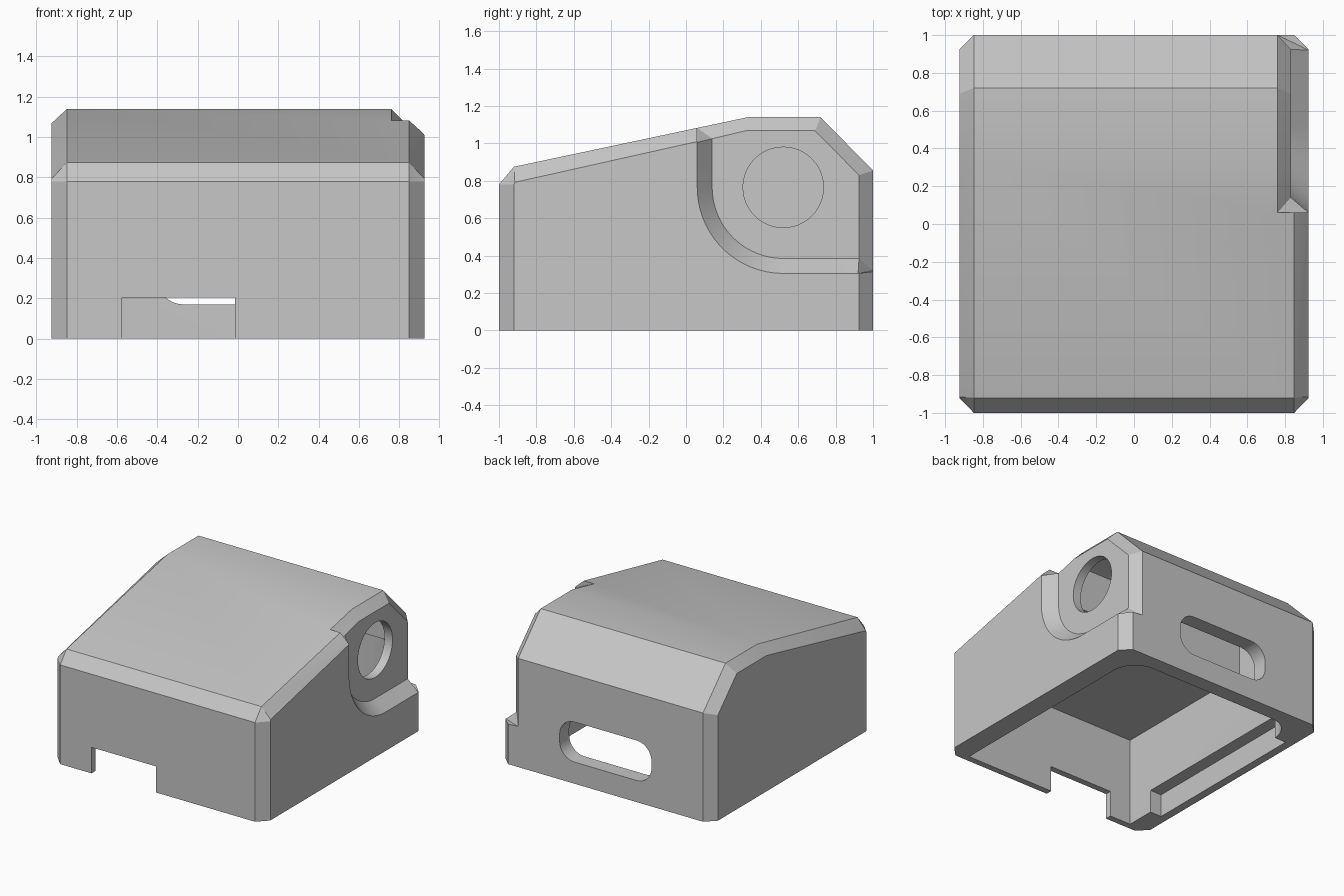
import bpy, bmesh, math

if "Cube" in bpy.data.objects:
    bpy.data.objects.remove(bpy.data.objects["Cube"], do_unlink=True)

grey = bpy.data.materials.new("light grey plastic")
grey.use_nodes = True
GREY = (0.57, 0.57, 0.57, 1)
grey.diffuse_color = GREY
grey.node_tree.nodes["Principled BSDF"].inputs["Base Color"].default_value = GREY


def loft(name, rings):
    """Solid through rings that all have the same point count."""
    bm = bmesh.new()
    loops = [[bm.verts.new(p) for p in ring] for ring in rings]
    n = len(loops[0])
    for a, b in zip(loops, loops[1:]):
        for i in range(n):
            j = (i + 1) % n
            bm.faces.new((a[i], a[j], b[j], b[i]))
    bm.faces.new(loops[0][::-1])
    bm.faces.new(loops[-1])
    # split bent quads so that every face is truly flat
    bent = [f for f in bm.faces if len(f.verts) == 4 and any(
        abs((v.co - f.verts[0].co).dot(f.normal)) > 1e-5 for v in f.verts)]
    bm.normal_update()
    bmesh.ops.connect_verts_nonplanar(bm, angle_limit=0.001, faces=bent or bm.faces)
    if bm.calc_volume(signed=True) < 0:
        bmesh.ops.reverse_faces(bm, faces=bm.faces)
    mesh = bpy.data.meshes.new(name)
    bm.to_mesh(mesh)
    bm.free()
    mesh.materials.append(grey)
    obj = bpy.data.objects.new(name, mesh)
    bpy.context.collection.objects.link(obj)
    return obj


def box(name, lo, hi):
    ring = [(lo[0], lo[1]), (hi[0], lo[1]), (hi[0], hi[1]), (lo[0], hi[1])]
    return loft(name, [[(x, y, z) for x, y in ring] for z in (lo[2], hi[2])])


def cut(target, tool):
    mod = target.modifiers.new("cut", 'BOOLEAN')
    mod.operation = 'DIFFERENCE'
    mod.solver = 'EXACT'
    mod.object = tool
    bpy.context.view_layer.objects.active = target
    bpy.ops.object.modifier_apply(modifier=mod.name)
    bpy.data.objects.remove(tool, do_unlink=True)


def at_x(x, profile):
    return [(x, y, z) for y, z in profile]


def arc(cx, cy, r, start, end, steps):
    return [(cx + r * math.cos(math.radians(start + (end - start) * i / steps)),
             cy + r * math.sin(math.radians(start + (end - start) * i / steps)))
            for i in range(steps + 1)]


# Outer shell: side profile with chamfered side caps
full = [(-1, 0), (-1, 0.78), (-0.92, 0.875), (0.33, 1.14),
        (0.72, 1.14), (1, 0.855), (1, 0)]
cap = [(-0.92, 0), (-0.92, 0.78), (-0.915, 0.792), (0.32, 1.068),
       (0.69, 1.068), (0.925, 0.83), (0.925, 0)]
case = loft("case", [at_x(-0.925, cap), at_x(-0.848, full),
                     at_x(0.848, full), at_x(0.925, cap)])

# Recess on the left side: flat floor, sloped curved wall, chamfered outer edges
CY, CZ = 0.52, 0.765
floor_ring = at_x(0.83, [(0.14, 1.025), (0.14, 1.0)]
                  + arc(CY, CZ, 0.38, 180, 270, 24)
                  + [(0.9, 0.385), (0.925, 0.385), (0.925, 0.83),
                     (0.69, 1.068), (0.32, 1.068)])
wall_ring = ([(0.76, 0.06, 1.083), (0.925, 0.06, 1.005)]
             + at_x(0.925, arc(CY, CZ, 0.46, 180, 270, 24))
             + [(0.925, 0.92, 0.305), (0.76, 1, 0.32), (0.76, 1, 0.855),
                (0.76, 0.72, 1.14), (0.76, 0.33, 1.14)])
outer_ring = at_x(1.3, [(0.06, 1.5), (0.06, 1.005)]
                  + arc(CY, CZ, 0.46, 180, 270, 24)
                  + [(0.92, 0.305), (1.5, 0.32), (1.5, 0.855),
                     (1.0, 1.5), (0.33, 1.5)])
cut(case, loft("side_recess", [floor_ring, wall_ring, outer_ring]))

# Lower cavity, open below, with rounded back corners
plan = ([(-0.76, -0.95), (0.76, -0.95)] + arc(0.56, 0.68, 0.2, 0, 90, 10)
        + arc(-0.56, 0.68, 0.2, 90, 180, 10))
cut(case, loft("lower_cavity", [[(x, y, z) for x, y in plan]
                                for z in (-0.2, 0.7)]))

# Upper pocket at the back, behind the round hole
pocket = [(0.28, 0.5), (0.28, 1.045), (0.33, 1.06),
          (0.68, 1.06), (0.82, 0.92), (0.82, 0.5)]
cut(case, loft("upper_pocket", [at_x(-0.76, pocket), at_x(0.76, pocket)]))

# Round hole in the recess floor
circle = arc(CY, CZ, 0.215, 0, 360, 48)[:-1]
cut(case, loft("round_hole", [at_x(0.7, circle), at_x(1.1, circle)]))

# Rounded slot through the back wall
SX, R, LOW, HIGH = 0.4, 0.13, 0.17, 0.485
slot = (arc(SX - R, HIGH - R, R, 0, 90, 8) + arc(R - SX, HIGH - R, R, 90, 180, 8)
        + arc(R - SX, LOW + R, R, 180, 270, 8) + arc(SX - R, LOW + R, R, 270, 360, 8))
cut(case, loft("back_slot", [[(x, y, z) for x, z in slot] for y in (0.8, 1.2)]))

# Front notch and the groove inside the right wall
cut(case, box("front_notch", (-0.575, -1.2, -0.2), (-0.015, -0.9, 0.205)))
cut(case, box("wall_groove", (-0.86, -0.72, -0.2), (-0.7, 0.68, 0.18)))

bpy.ops.object.select_all(action='DESELECT')
case.select_set(True)
bpy.context.view_layer.objects.active = case
bpy.ops.object.shade_smooth_by_angle(angle=math.radians(25))
